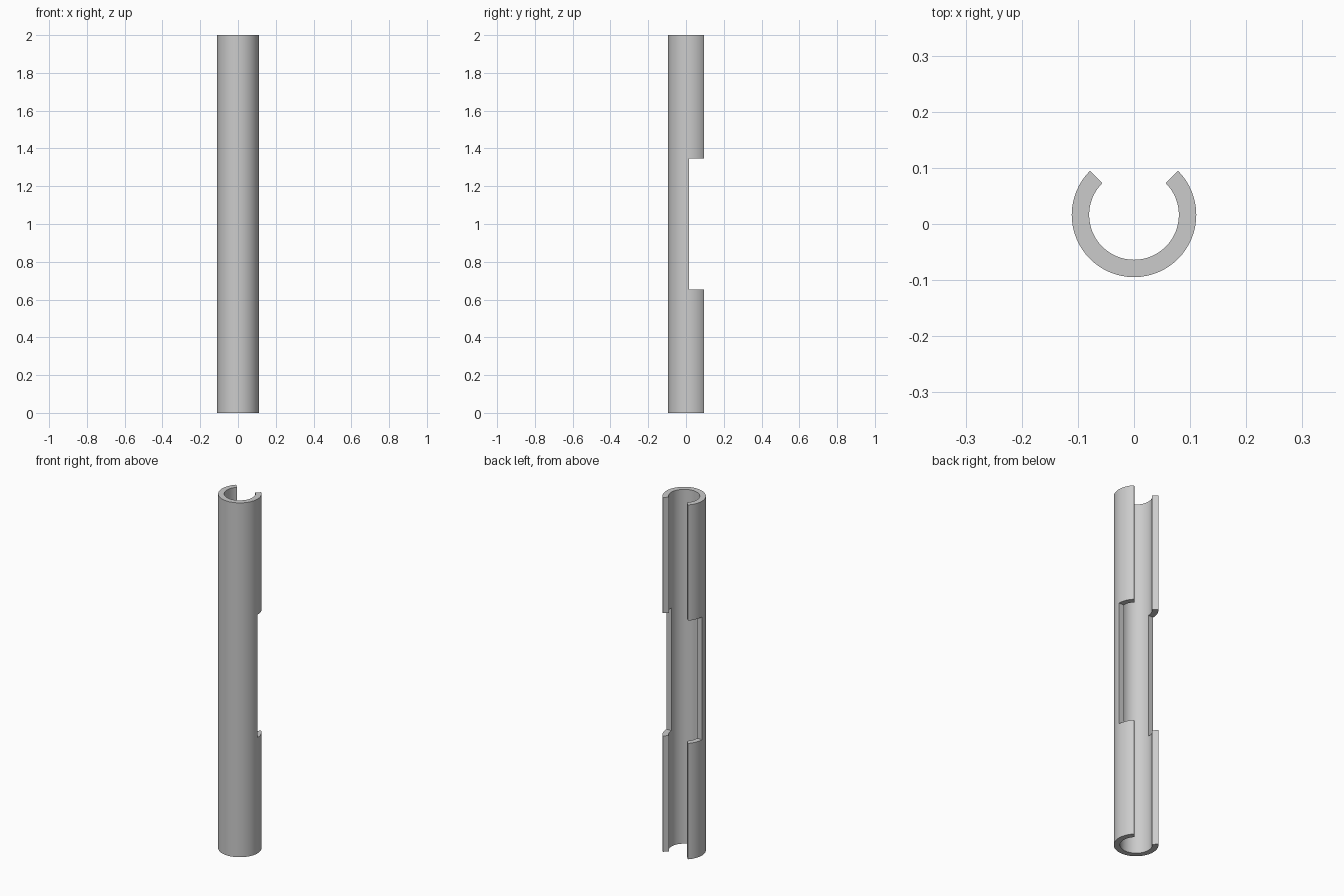
import bpy, bmesh, math

if "Cube" in bpy.data.objects:
    bpy.data.objects.remove(bpy.data.objects["Cube"])

R_OUT, R_IN = 0.111, 0.08
SEGS = 48                                  # segments over the 270 degree arc
LEVELS = [0.0, 0.654, 1.347, 2.0]          # heights where the slot width changes
CY = R_OUT * (1 - math.sin(math.pi / 4)) / 2   # arc centre, so the depth is centred
WIDE = SEGS // 6                           # 45 degrees removed from each lip mid-way

bm = bmesh.new()

# outer wall as a curved sheet, leaving out the wide middle window
grid = []
for z in LEVELS:
    row = []
    for i in range(SEGS + 1):
        a = math.radians(45 - 270 * i / SEGS)
        row.append(bm.verts.new((R_OUT * math.cos(a), CY + R_OUT * math.sin(a), z)))
    grid.append(row)
for k in range(3):
    for i in range(SEGS):
        if k == 1 and not WIDE <= i < SEGS - WIDE:
            continue
        bm.faces.new((grid[k][i], grid[k][i + 1], grid[k + 1][i + 1], grid[k + 1][i]))
loose = [v for v in bm.verts if not v.link_faces]
bmesh.ops.delete(bm, geom=loose, context='VERTS')

# thicken radially inward
ext = bmesh.ops.extrude_face_region(bm, geom=bm.faces[:], use_keep_orig=True)
for v in ext["geom"]:
    if isinstance(v, bmesh.types.BMVert):
        v.co.x *= R_IN / R_OUT
        v.co.y = CY + (v.co.y - CY) * R_IN / R_OUT
bmesh.ops.recalc_face_normals(bm, faces=bm.faces[:])

mesh = bpy.data.meshes.new("slotted_tube")
bm.to_mesh(mesh)
bm.free()
tube = bpy.data.objects.new("slotted_tube", mesh)
bpy.context.collection.objects.link(tube)

# smooth curved walls, sharp rims
bpy.context.view_layer.objects.active = tube
tube.select_set(True)
bpy.ops.object.shade_smooth_by_angle(angle=math.radians(30))
